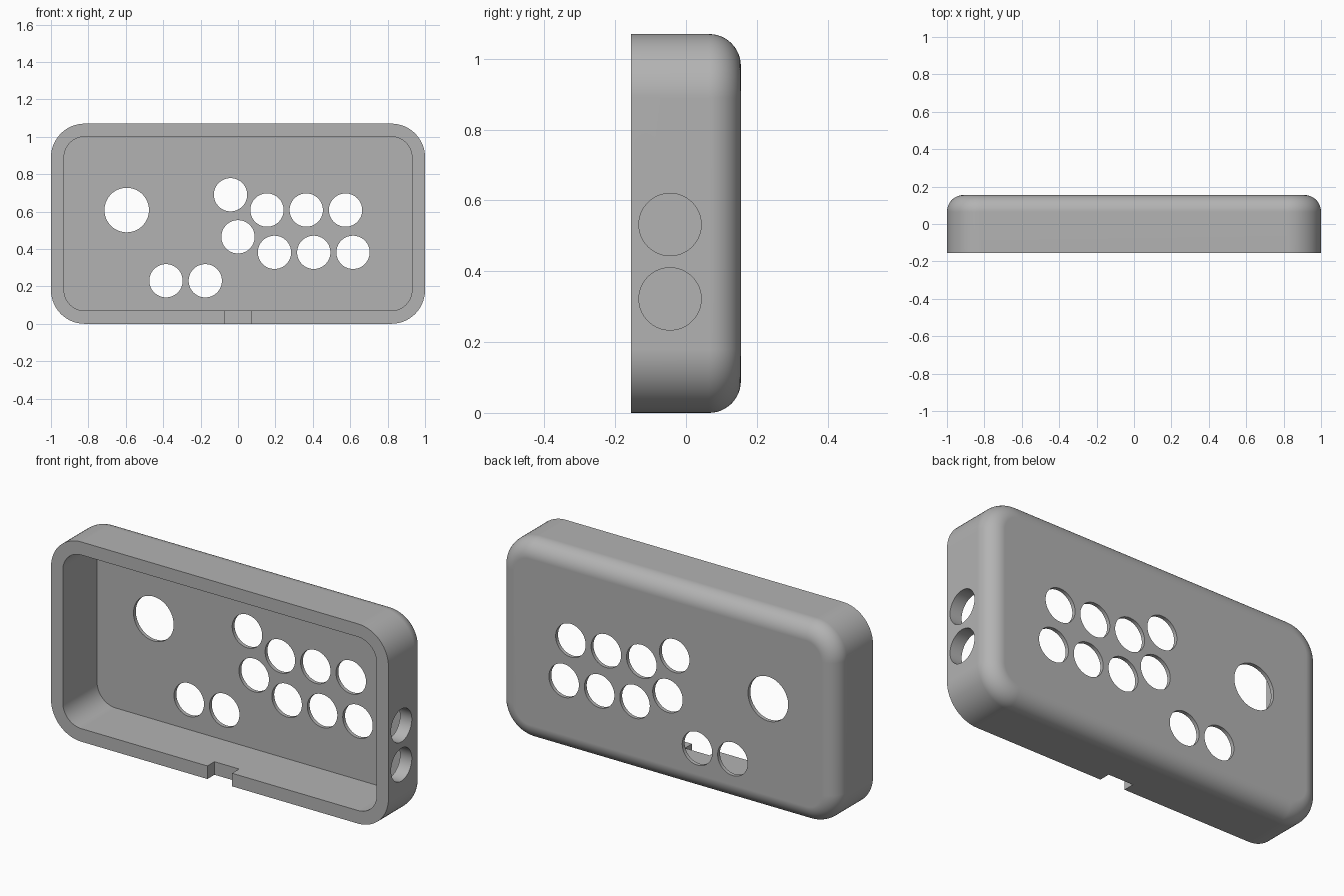
import bpy, bmesh, math
from mathutils import Matrix, Vector

if "Cube" in bpy.data.objects:
    bpy.data.objects.remove(bpy.data.objects["Cube"])

HEIGHT, FRONT, BACK = 1.07, -0.155, 0.155
CORNER, FILLET, WALL, PANEL = 0.18, 0.09, 0.07, 0.02

grey = bpy.data.materials.new("grey plastic")
grey.use_nodes = True
grey.diffuse_color = (0.45, 0.45, 0.45, 1)
grey.node_tree.nodes["Principled BSDF"].inputs["Base Color"].default_value = (0.45, 0.45, 0.45, 1)


def make_object(name, bm):
    bmesh.ops.recalc_face_normals(bm, faces=bm.faces)
    mesh = bpy.data.meshes.new(name)
    bm.to_mesh(mesh)
    bm.free()
    mesh.materials.append(grey)
    obj = bpy.data.objects.new(name, mesh)
    bpy.context.collection.objects.link(obj)
    return obj


def rounded_ring(bm, inset, radius, y, steps=16):
    """Rounded rectangle parallel to the panel, inset from the outer outline."""
    half_x, half_z = 1 - inset - radius, HEIGHT / 2 - inset - radius
    ring = []
    for quarter, (sx, sz) in enumerate([(1, 1), (-1, 1), (-1, -1), (1, -1)]):
        for i in range(steps + 1):
            a = (quarter + i / steps) * math.pi / 2
            ring.append(bm.verts.new((sx * half_x + radius * math.cos(a), y,
                                      HEIGHT / 2 + sz * half_z + radius * math.sin(a))))
    return ring


def loft(name, sections):
    bm = bmesh.new()
    rings = [rounded_ring(bm, *s) for s in sections]
    for a, b in zip(rings, rings[1:]):
        for i in range(len(a)):
            j = (i + 1) % len(a)
            bm.faces.new((a[i], a[j], b[j], b[i]))
    bm.faces.new(rings[0])
    bm.faces.new(rings[-1])
    return make_object(name, bm)


def cylinder_cutter(centre, radius, depth, axis):
    bm = bmesh.new()
    turn = Vector((0, 0, 1)).rotation_difference(Vector(axis)).to_matrix().to_4x4()
    bmesh.ops.create_cone(bm, cap_ends=True, segments=64, radius1=radius, radius2=radius,
                          depth=depth, matrix=Matrix.Translation(centre) @ turn)
    return make_object("hole_cutter", bm)


def box_cutter(low, high):
    bm = bmesh.new()
    low, high = Vector(low), Vector(high)
    bmesh.ops.create_cube(bm, size=1, matrix=Matrix.Translation((low + high) / 2)
                          @ Matrix.Diagonal((*(high - low), 1)))
    return make_object("notch_cutter", bm)


# Outer shell with a rounded back edge
sections = [(0, CORNER, FRONT)]
for i in range(13):
    a = i / 12 * math.pi / 2
    inset = FILLET * (1 - math.cos(a))
    sections.append((inset, CORNER - inset, BACK - FILLET + FILLET * math.sin(a)))
case = loft("controller_case", sections)

# Cavity open to the front
cutters = [loft("cavity_cutter", [(WALL, 0.11, FRONT - 0.1), (WALL, 0.11, BACK - PANEL)])]

# Stick hole and button holes through the panel
buttons = [(-0.04, 0.69), (0, 0.465), (-0.385, 0.23), (-0.175, 0.23)]
buttons += [(0.155 + 0.21 * i, 0.608) for i in range(3)]
buttons += [(0.195 + 0.21 * i, 0.382) for i in range(3)]
cutters.append(cylinder_cutter((-0.595, BACK, 0.608), 0.119, 0.2, (0, 1, 0)))
cutters += [cylinder_cutter((x, BACK, z), 0.089, 0.2, (0, 1, 0)) for x, z in buttons]

# Two holes in the left side wall
cutters += [cylinder_cutter((1, -0.045, z), 0.088, 0.3, (1, 0, 0)) for z in (0.322, 0.532)]

# Cable notch in the bottom wall
cutters.append(box_cutter((-0.073, FRONT - 0.1, -0.1), (0.073, FRONT + 0.06, WALL + 0.02)))

# Cut everything out of the shell
for cutter in cutters:
    mod = case.modifiers.new("cut", 'BOOLEAN')
    mod.operation, mod.solver, mod.object = 'DIFFERENCE', 'EXACT', cutter
bpy.context.view_layer.update()
cut_mesh = bpy.data.meshes.new_from_object(case.evaluated_get(bpy.context.evaluated_depsgraph_get()))
case.modifiers.clear()
case.data = cut_mesh
case.data.materials.clear()
case.data.materials.append(grey)
for polygon in case.data.polygons:
    polygon.material_index = 0
for cutter in cutters:
    bpy.data.objects.remove(cutter)

# Smooth curves, crisp edges, flat panels
bpy.ops.object.select_all(action='DESELECT')
case.select_set(True)
bpy.context.view_layer.objects.active = case
bpy.ops.object.shade_smooth_by_angle(angle=math.radians(30))
weighted = case.modifiers.new("even shading", 'WEIGHTED_NORMAL')
weighted.keep_sharp = True
